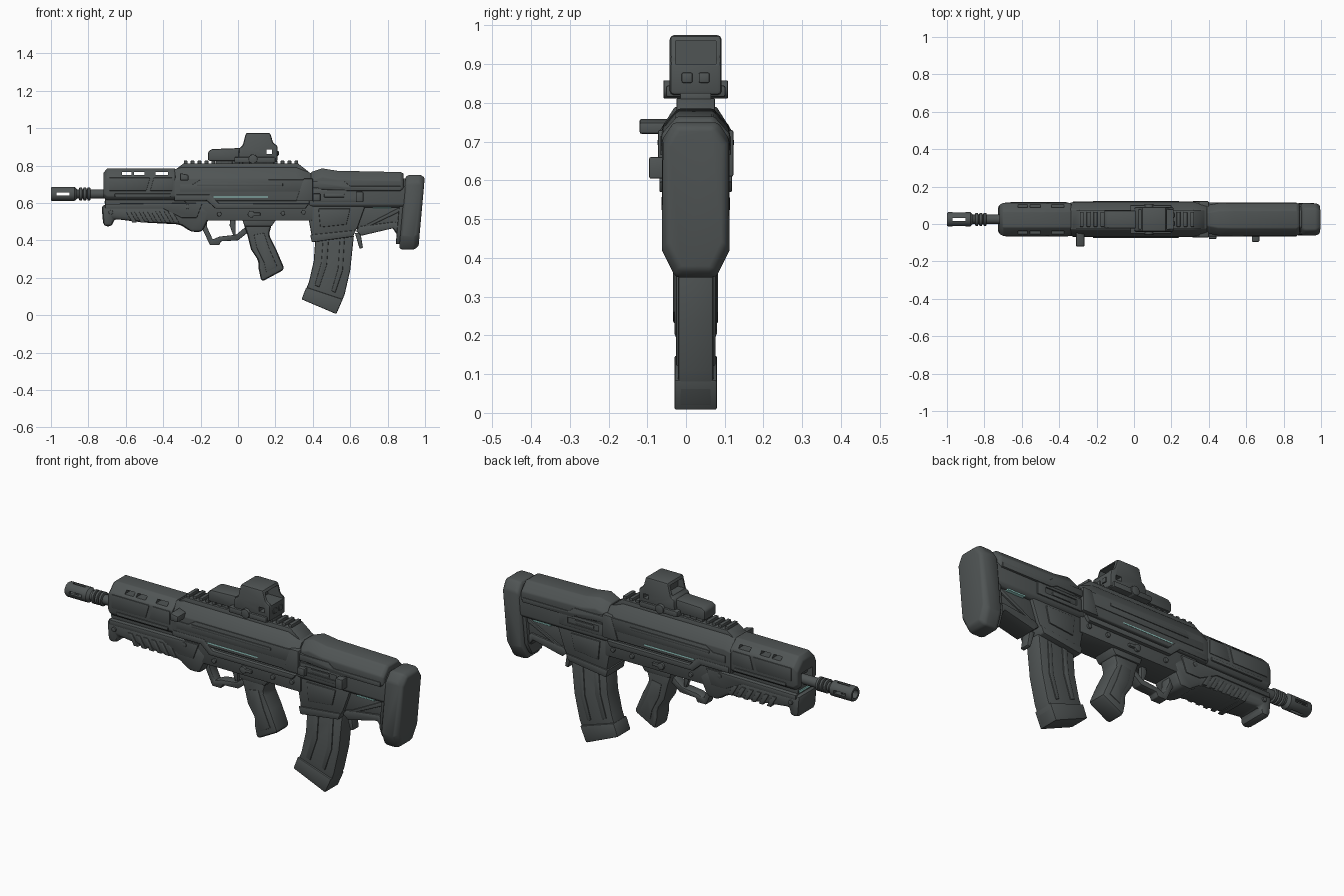
import bpy
import bmesh
from math import cos, sin, tau, radians
from mathutils import Vector

default_cube = bpy.data.objects.get("Cube")
if default_cube:
    bpy.data.objects.remove(default_cube, do_unlink=True)

MID = .025  # centre plane of the rifle across its width


def make_material(name, colour):
    material = bpy.data.materials.new(name)
    material.use_nodes = True
    material.diffuse_color = colour
    shader = material.node_tree.nodes["Principled BSDF"]
    shader.inputs["Base Color"].default_value = colour
    shader.inputs["Roughness"].default_value = .6
    return material


GREY = make_material("gunmetal grey", (.08, .09, .09, 1))
TEAL = make_material("pale teal", (.35, .7, .65, 1))


def activate(obj):
    bpy.ops.object.select_all(action="DESELECT")
    obj.select_set(True)
    bpy.context.view_layer.objects.active = obj


def shade(obj):
    activate(obj)
    bpy.ops.object.shade_smooth_by_angle(angle=radians(35))


def skin(name, rings, bevel=0, material=GREY):
    """Join a row of equal point rings into one closed solid."""
    bm = bmesh.new()
    loops = [[bm.verts.new(point) for point in ring] for ring in rings]
    count = len(loops[0])
    for first, second in zip(loops, loops[1:]):
        for i in range(count):
            j = (i + 1) % count
            bm.faces.new((first[i], first[j], second[j], second[i]))
    bm.faces.new(loops[0])
    bm.faces.new(loops[-1])
    bmesh.ops.recalc_face_normals(bm, faces=bm.faces)
    mesh = bpy.data.meshes.new(name)
    bm.to_mesh(mesh)
    bm.free()
    mesh.materials.append(material)
    obj = bpy.data.objects.new(name, mesh)
    bpy.context.collection.objects.link(obj)
    if bevel:
        activate(obj)
        modifier = obj.modifiers.new("soft edges", "BEVEL")
        modifier.width = bevel
        modifier.segments = 2
        modifier.limit_method = "ANGLE"
        bpy.ops.object.modifier_apply(modifier=modifier.name)
    shade(obj)
    return obj


def prism(name, profile, half, bevel=.005, material=GREY, middle=MID):
    """Extrude a side profile (x, z) evenly to both sides."""
    rings = [[(x, middle + side * half, z) for x, z in profile] for side in (-1, 1)]
    return skin(name, rings, bevel, material)


def box(name, x, z, half, bevel=.004, material=GREY, middle=MID):
    (left, right), (low, high) = x, z
    profile = [(left, low), (right, low), (right, high), (left, high)]
    return prism(name, profile, half, bevel, material, middle)


def loft(name, stations, low_cut, top_cut, bevel=.006):
    """Run a chamfered section (x, half width, bottom, top) along the rifle."""
    rings = []
    for x, w, low, top in stations:
        right = [(w - low_cut[0], low), (w, low + low_cut[1]),
                 (w, top - top_cut[1]), (w - top_cut[0], top)]
        left = [(-y, z) for y, z in reversed(right)]
        rings.append([(x, MID + y, z) for y, z in right + left])
    return skin(name, rings, bevel)


def turned(name, stations, z, sides=24):
    rings = [[(x, MID + r * cos(tau * i / sides), z + r * sin(tau * i / sides))
              for i in range(sides)] for x, r in stations]
    return skin(name, rings)


def disc(name, x, z, radius, half, sides=14):
    profile = [(x + radius * cos(tau * i / sides), z + radius * sin(tau * i / sides))
               for i in range(sides)]
    return prism(name, profile, half, .002)


def cut(obj, cutter):
    activate(obj)
    modifier = obj.modifiers.new("cut", "BOOLEAN")
    modifier.operation = "DIFFERENCE"
    modifier.solver = "EXACT"
    modifier.object = cutter
    bpy.ops.object.modifier_apply(modifier=modifier.name)
    bpy.data.objects.remove(cutter, do_unlink=True)
    shade(obj)


def cut_box(obj, x, z, half):
    cut(obj, box("cutter", x, z, half, 0))


# Barrel with a slotted muzzle device and collar rings
BORE = .648
turned("barrel", [(-.88, .025), (-.6, .025)], BORE)
muzzle = turned("muzzle_device", [(-.93, .022), (-1, .022), (-1, .034), (-.993, .038),
                                  (-.875, .038), (-.868, .032), (-.86, .024)], BORE)
cut_box(muzzle, (-.97, -.9), (BORE - .008, BORE + .008), .1)
cut_box(muzzle, (-.97, -.9), (BORE - .1, BORE + .1), .008)
for x in (-.85, -.828, -.806):
    turned("barrel_collar", [(x, .028), (x + .003, .035), (x + .015, .035), (x + .018, .028)], BORE)

# Upper handguard with open vents
upper = loft("upper_handguard", [(-.72, .078, .63, .76), (-.7, .088, .615, .785),
                                 (-.335, .088, .615, .785)], (.02, .02), (.045, .045))
cut_box(upper, (-.8, -.67), (.6, .7), .045)
for x in ((-.62, -.57), (-.555, -.5), (-.44, -.375)):
    cut_box(upper, x, (.75, .766), .2)
prism("handguard_panel", [(-.69, .665), (-.49, .665), (-.47, .735), (-.69, .735)], .091, .003)
prism("handguard_rear_panel", [(-.47, .665), (-.35, .665), (-.35, .735), (-.45, .735)], .091, .003)
box("handguard_lower_rail", (-.66, -.36), (.632, .65), .093)

# Lower handguard, front foot and slanted grip ribs
prism("lower_handguard", [(-.73, .59), (-.72, .475), (-.67, .475), (-.665, .515), (-.5, .495),
                          (-.31, .485), (-.25, .445), (-.19, .445), (-.14, .55), (-.2, .6)],
      .078, .02)
prism("lower_handguard_trim", [(-.71, .595), (-.71, .57), (-.4, .57), (-.3, .52),
                               (-.22, .52), (-.19, .6)], .083, .004)
for i in range(6):
    x = -.6 + i * .045
    prism("grip_rib", [(x, .555), (x + .035, .495), (x + .06, .495), (x + .025, .555)], .082, .003)
box("handguard_core", (-.71, -.2), (.58, .64), .06)
box("front_gap_light", (-.715, -.7), (.598, .61), .055, 0, TEAL)

# Receiver, its side panels and lower frame
loft("receiver", [(-.34, .09, .61, .78), (-.3, .092, .61, .79), (.31, .092, .61, .79),
                  (.39, .088, .61, .76)], (.005, .005), (.038, .06))
prism("lower_receiver", [(-.3, .62), (-.17, .505), (.4, .505), (.4, .62)], .076, .008)
prism("receiver_trim", [(-.33, .645), (-.15, .645), (-.1, .597), (.38, .597), (.36, .57),
                        (-.12, .57), (-.17, .615), (-.33, .615)], .094, .004)
prism("receiver_side_panel", [(-.31, .66), (.33, .66), (.36, .725), (-.2, .725),
                              (-.24, .7), (-.31, .7)], .095, .003)
box("receiver_long_rib", (-.22, .24), (.69, .705), .099, .003)
prism("rear_cover", [(.31, .61), (.4, .61), (.4, .73), (.35, .73)], .097, .004)
box("side_light", (-.13, .16), (.629, .635), .0935, 0, TEAL)
for x, z in ((-.27, .58), (-.1, .54), (.24, .545), (.35, .55), (.37, .64), (-.68, .55)):
    disc("frame_pin", x, z, .012, .086)

# Top rail
prism("rail_base", [(-.34, .775), (-.29, .812), (.32, .812), (.38, .765)], .05, .004)
for i in range(17):
    x = -.29 + i * .037
    box("rail_tooth", (x, x + .02), (.805, .826), .04, .003)

# Charging handle and small controls on the front side
prism("charging_handle", [(-.31, .72), (-.265, .72), (-.265, .75), (-.31, .76)],
      .055, .006, middle=-.065)
box("bolt_release", (.4, .44), (.61, .65), .03, middle=-.05)
box("selector_lever", (.63, .67), (.605, .66), .03, middle=-.065)
disc("safety_switch", .07, .54, .018, .088)
box("safety_tab", (.07, .12), (.532, .548), .088)

# Trigger and guard
prism("trigger_guard", [(-.19, .46), (-.15, .375), (-.1, .375), (-.09, .395), (0, .4),
                        (.05, .44), (.05, .48), (-.01, .43), (-.1, .42), (-.135, .405),
                        (-.165, .47), (-.165, .51), (-.19, .51)], .026, .004)
prism("trigger", [(-.04, .52), (-.045, .48), (-.025, .425), (-.012, .43), (-.015, .52)], .012, .003)

# Pistol grip
prism("pistol_grip", [(.02, .52), (.05, .43), (.07, .35), (.11, .29), (.11, .25), (.125, .178),
                      (.25, .245), (.205, .35), (.165, .43), (.19, .52)], .055, .018)
prism("grip_inlay", [(.085, .43), (.1, .36), (.14, .28), (.15, .23), (.21, .26),
                     (.17, .35), (.14, .44)], .058, .004)
prism("grip_collar", [(.02, .52), (.035, .475), (.18, .475), (.21, .52)], .062, .006)

# Magazine well and curved magazine
prism("magazine_well", [(.37, .61), (.38, .5), (.4, .39), (.61, .42), (.64, .47), (.69, .61)],
      .07, .008)
prism("magazine_well_lip", [(.385, .43), (.395, .39), (.615, .42), (.63, .455)], .075, .005)
prism("magazine_well_panel", [(.43, .57), (.44, .47), (.58, .485), (.6, .57)], .076, .004)
prism("magazine", [(.415, .43), (.405, .29), (.38, .18), (.345, .09), (.53, .015), (.57, .11),
                   (.6, .24), (.62, .43)], .046, .008)
for shift in (0, .08):
    prism("magazine_rib", [(.455, .41), (.445, .28), (.41, .16), (.435, .15), (.475, .27),
                           (.485, .41)] if not shift else
          [(.545, .41), (.535, .25), (.5, .13), (.52, .12), (.56, .24), (.57, .41)], .051, .004)
prism("magazine_base", [(.365, .15), (.34, .085), (.525, .006), (.56, .085)], .055, .006)
prism("magazine_catch", [(.625, .44), (.65, .355), (.668, .36), (.655, .44)], .025, .004)

# Stock, cheek rest and ejection port
loft("stock_core", [(.38, .08, .575, .69), (.91, .08, .575, .69)], (.015, .015), (.01, .01))
loft("cheek_rest", [(.39, .075, .67, .765), (.45, .086, .67, .785), (.53, .088, .665, .772),
                    (.87, .088, .665, .765), (.885, .08, .67, .757)], (.008, .008), (.04, .045))
prism("cheek_rest_trim", [(.4, .68), (.55, .68), (.58, .665), (.87, .665), (.87, .69),
                          (.6, .69), (.57, .715), (.4, .715)], .091, .003)
port = box("ejection_port", (.4, .66), (.605, .67), .086)
for side in (-1, 1):
    cut(port, box("cutter", (.43, .61), (.625, .655), .01, 0, middle=MID + side * .09))
box("port_bolt", (.46, .57), (.63, .648), .084)
prism("lower_stock", [(.6, .6), (.62, .46), (.82, .475), (.88, .385), (.92, .385), (.92, .6)],
      .052, .008)
prism("stock_brace", [(.63, .45), (.66, .425), (.83, .465), (.88, .4), (.89, .45),
                      (.84, .5), (.65, .475)], .06, .005)
prism("stock_diagonal", [(.66, .47), (.69, .47), (.88, .56), (.88, .585)], .06, .004)
box("stock_light", (.72, .82), (.57, .577), .07, 0, TEAL)

# Butt pad, leaning forward at the toe
pad = loft("butt_pad", [(.895, .08, .36, .74), (.91, .0875, .35, .75), (.975, .0875, .35, .75),
                        (.998, .075, .37, .735)], (.035, .07), (.03, .045), .01)
plate = loft("butt_plate", [(.875, .07, .38, .73), (.9, .07, .38, .73)], (.03, .06), (.03, .04))
for part in (pad, plate):
    for vertex in part.data.vertices:
        vertex.co.x += (vertex.co.z - .73) * .09

# Holographic sight: mount, body and hood
box("sight_neck", (-.12, .2), (.8, .84), .036)
prism("sight_body", [(-.16, .825), (-.16, .875), (-.14, .888), (.05, .895), (.05, .825)], .048, .008)
hood = prism("sight_hood", [(0, .82), (.005, .895), (.025, .905), (.042, .975), (.172, .975),
                            (.188, .92), (.212, .905), (.212, .82)], .067, .012)
cut_box(hood, (.12, .3), (.9, .96), .052)
cut_box(hood, (-.1, .065), (.91, .96), .052)
cut_box(hood, (.152, .182), (.862, .885), .2)
box("sight_clamp", (-.02, .2), (.815, .845), .077, .006)
disc("sight_knob", .08, .835, .024, .083)
for y in (-.022, .022):
    box("sight_button", (.205, .218), (.852, .878), .014, middle=MID + y)
